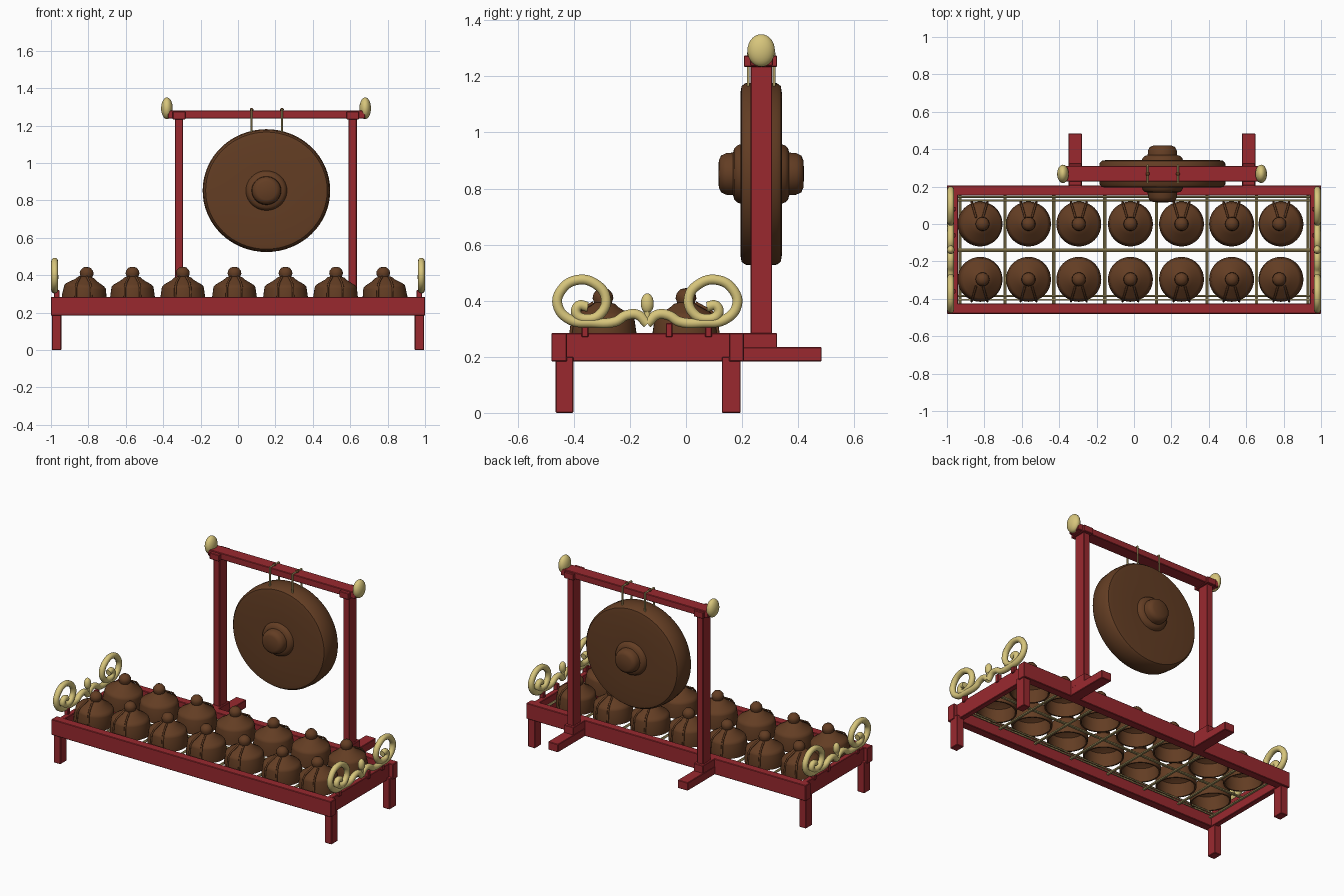
import bpy, bmesh, math
from mathutils import Vector, Matrix

if "Cube" in bpy.data.objects:
    bpy.data.objects.remove(bpy.data.objects["Cube"])


def mat(name, c):
    m = bpy.data.materials.new(name)
    m.diffuse_color = (*c, 1)
    m.use_nodes = True
    m.node_tree.nodes["Principled BSDF"].inputs["Base Color"].default_value = m.diffuse_color
    return m


RED = mat("red lacquer", (0.32, 0.022, 0.028))
BROWN = mat("bronze brown", (0.125, 0.047, 0.017))
GOLD = mat("pale gold", (0.68, 0.56, 0.2))
ROPE = mat("rope tan", (0.50, 0.40, 0.16))


def finish(name, bm, m, smooth=None):
    bmesh.ops.recalc_face_normals(bm, faces=bm.faces)
    me = bpy.data.meshes.new(name)
    bm.to_mesh(me)
    bm.free()
    me.materials.append(m)
    o = bpy.data.objects.new(name, me)
    bpy.context.collection.objects.link(o)
    if smooth:
        bpy.ops.object.select_all(action='DESELECT')
        o.select_set(True)
        bpy.context.view_layer.objects.active = o
        bpy.ops.object.shade_smooth_by_angle(angle=math.radians(smooth))
    return o


def box(name, x, y, z, m=RED):
    bm = bmesh.new()
    bmesh.ops.create_cube(bm, size=1)
    for v in bm.verts:
        v.co = [(a[0] + a[1]) / 2 + c * (a[1] - a[0]) for a, c in zip((x, y, z), v.co)]
    bmesh.ops.bevel(bm, geom=bm.edges[:], offset=0.003, segments=1, affect='EDGES')
    return finish(name, bm, m)


def lathe(name, profile, m, n=48, transform=Matrix()):
    bm = bmesh.new()
    vs = [bm.verts.new((r, 0, h)) for r, h in profile]
    es = [bm.edges.new(p) for p in zip(vs, vs[1:])]
    bmesh.ops.spin(bm, geom=vs + es, cent=(0, 0, 0), axis=(0, 0, 1), angle=2 * math.pi, steps=n)
    bmesh.ops.remove_doubles(bm, verts=bm.verts, dist=1e-5)
    bm.transform(transform)
    return finish(name, bm, m, 40)


def egg(name, c, r, m=GOLD):
    bm = bmesh.new()
    bmesh.ops.create_uvsphere(bm, u_segments=24, v_segments=14, radius=1)
    bm.transform(Matrix.Translation(c) @ Matrix.Diagonal((*r, 1)))
    return finish(name, bm, m, 60)


def tubes(name, paths, r, m, smooth_path=False, res=3):
    cu = bpy.data.curves.new(name, 'CURVE')
    cu.dimensions = '3D'
    cu.bevel_depth = r
    cu.bevel_resolution = res
    cu.use_fill_caps = True
    cu.resolution_u = 6
    for pts in paths:
        if smooth_path:
            s = cu.splines.new('BEZIER')
            s.bezier_points.add(len(pts) - 1)
            for b, p in zip(s.bezier_points, pts):
                b.co = p
                b.handle_left_type = b.handle_right_type = 'AUTO'
        else:
            s = cu.splines.new('POLY')
            s.points.add(len(pts) - 1)
            for b, p in zip(s.points, pts):
                b.co = (*p, 1)
    cu.materials.append(m)
    o = bpy.data.objects.new(name, cu)
    bpy.context.collection.objects.link(o)
    return o


# low table frame and legs
box("front_rail", (-1, 1), (-0.48, -0.425), (0.183, 0.284))
box("back_rail", (-1, 1), (0.153, 0.206), (0.183, 0.284))
for s, side in ((-1, "left"), (1, "right")):
    box(side + "_rail", sorted((s * 0.94, s * 0.975)), (-0.43, 0.16), (0.183, 0.284))
    for y, end in (((-0.465, -0.402), "front"), ((0.128, 0.195), "back")):
        box(f"{end}_{side}_leg", sorted((s * 0.945, s * 0.995)), y, (0, 0.2))

# gong stand: posts, feet, caps and top beam
for x, side in ((-0.315, "left"), (0.613, "right")):
    box(side + "_post", (x - 0.022, x + 0.022), (0.23, 0.307), (0.2, 1.25))
    box(side + "_foot", (x - 0.036, x + 0.036), (0.2, 0.484), (0.183, 0.235))
    box(side + "_post_block", (x - 0.034, x + 0.034), (0.2, 0.325), (0.184, 0.284))
    box(side + "_post_cap", (x - 0.034, x + 0.034), (0.206, 0.325), (1.233, 1.274))
box("top_beam", (-0.375, 0.68), (0.228, 0.31), (1.238, 1.28))
egg("left_finial", (-0.38, 0.268, 1.292), (0.031, 0.049, 0.058))
egg("right_finial", (0.68, 0.268, 1.292), (0.031, 0.049, 0.058))

# large hanging gong with a boss on both faces
half = [(0, 0.153), (0.05, 0.151), (0.068, 0.143), (0.077, 0.125), (0.079, 0.1),
        (0.095, 0.096), (0.105, 0.086), (0.11, 0.074), (0.3, 0.074), (0.325, 0.07), (0.336, 0.056)]
prof = half + [(0.341, 0)] + [(r, -h) for r, h in reversed(half)]
lathe("large_gong", prof, BROWN, 64,
      Matrix.Translation((0.152, 0.268, 0.852)) @ Matrix.Diagonal((1, 1, 0.963, 1))
      @ Matrix.Rotation(math.pi / 2, 4, 'X'))
tubes("gong_cords", [[(x, y, 1.14), (x, y, 1.285)] for x in (0.073, 0.235) for y in (0.222, 0.314)]
      + [[(x, 0.222, 1.285), (x, 0.314, 1.285)] for x in (0.073, 0.235)], 0.005, ROPE)
for i, x in enumerate((0.073, 0.235)):
    egg(f"cord_knot_{i}", (x, 0.268, 1.285), (0.01, 0.012, 0.009), BROWN)

# two rows of small kettle gongs, hollow underneath
kettle = [(0, 0.2), (0.02, 0.196), (0.034, 0.18), (0.037, 0.164), (0.031, 0.147), (0.044, 0.143),
          (0.058, 0.13), (0.1, 0.105), (0.111, 0.094), (0.113, 0.085), (0.12, 0.035), (0.118, 0),
          (0.109, 0), (0.105, 0.085), (0.05, 0.12), (0, 0.125)]
xs = (-0.826, -0.564, -0.295, -0.019, 0.254, 0.521, 0.788)
tilts = (0.1, 0, 0, 0, 0, 0.02, -0.07)
straps = []
for row, y, d in (("back", 0.0, 1), ("front", -0.296, -1)):
    for i, (x, t) in enumerate(zip(xs, tilts)):
        lathe(f"{row}_kettle_gong_{i + 1}", kettle, BROWN, 40,
              Matrix.Translation((x, y, 0.245)) @ Matrix.Rotation(t, 4, 'Y'))
        for s in (-1, 1):
            straps.append([(x + s * 0.018, y + d * 0.035, 0.392), (x + s * 0.034, y + d * 0.09, 0.362),
                           (x + s * 0.04, y + d * 0.108, 0.335), (x + s * 0.042, y + d * 0.118, 0.25)])
tubes("kettle_straps", straps, 0.006, BROWN, res=1)

# cord net below the kettle gongs
net = [[(-0.95, y, 0.243), (0.95, y, 0.243)] for y in (0.145, 0.125, -0.135, -0.145, -0.385, -0.405)]
net += [[(x + e, -0.43, 0.238), (x + e, 0.16, 0.238)]
        for x in (-0.93, -0.69, -0.43, -0.157, 0.12, 0.39, 0.655, 0.93) for e in (-0.004, 0.004)]
tubes("cord_net", net, 0.005, ROPE, res=1)

# gilded scroll ornaments on both ends
scroll = [(0, 0.318), (0.035, 0.35), (0.075, 0.348), (0.115, 0.325), (0.2, 0.322), (0.275, 0.332),
          (0.32, 0.385), (0.305, 0.44), (0.25, 0.474), (0.185, 0.46), (0.148, 0.41), (0.165, 0.355),
          (0.21, 0.335), (0.252, 0.352), (0.245, 0.382), (0.212, 0.378)]
for s, side in ((-1, "left"), (1, "right")):
    X = s * 0.98
    tubes(side + "_scroll", [[(X, -0.138 + d * y, z) for y, z in scroll] for d in (-1, 1)],
          0.0185, GOLD, True)
    tubes(side + "_scroll_stem", [[(X, -0.138, 0.32), (X, -0.138, 0.39)]], 0.012, GOLD)
    egg(side + "_scroll_bud", (X, -0.138, 0.39), (0.02, 0.023, 0.036))
    # wooden pegs that hold the scroll to the end rail
    for y in (-0.36, -0.06, 0.08):
        box(f"{side}_scroll_peg", sorted((s * 0.955, s * 0.985)), (y - 0.012, y + 0.012), (0.27, 0.32))
